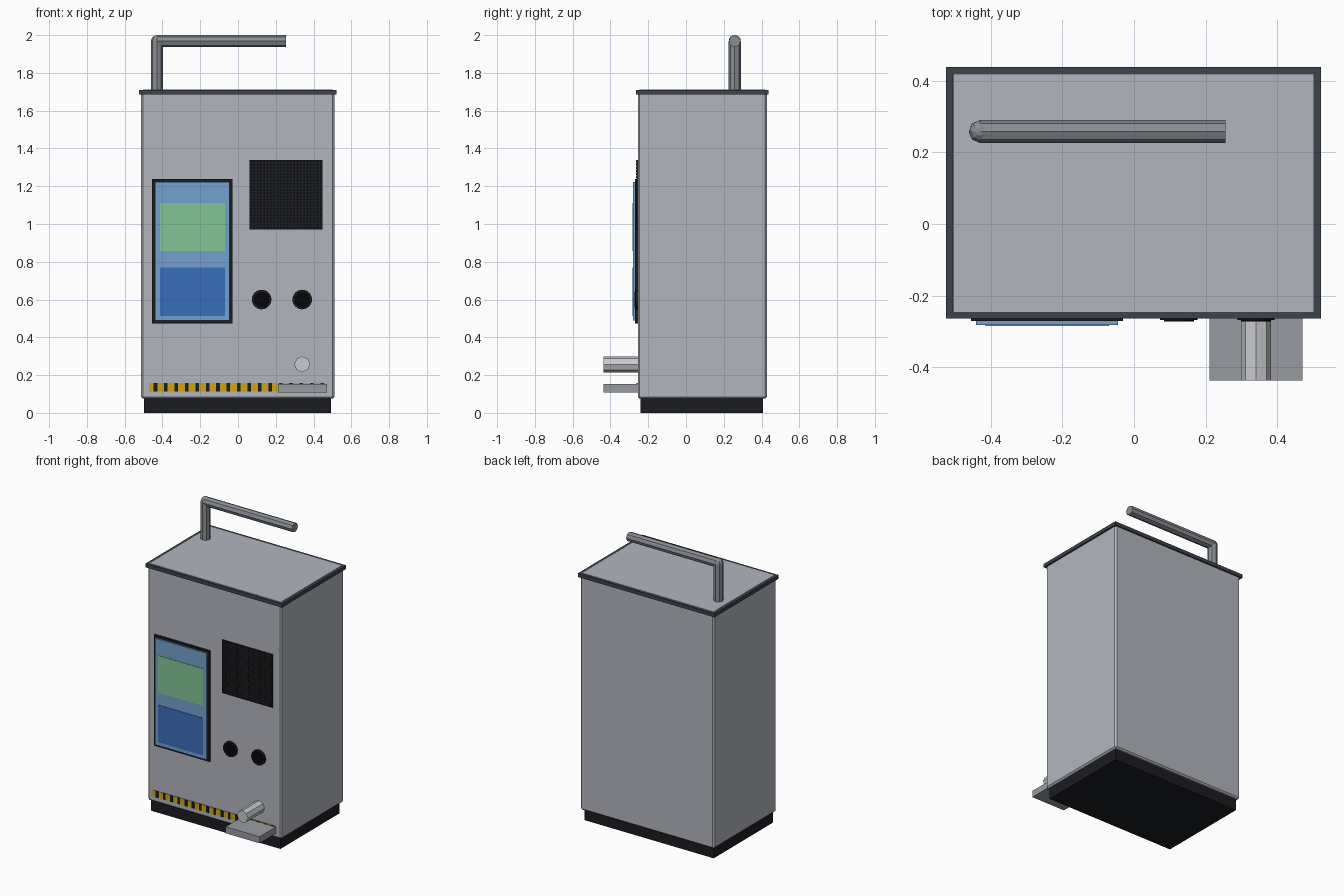
import bpy, bmesh, math
from mathutils import Matrix, Vector

if "Cube" in bpy.data.objects:
    bpy.data.objects.remove(bpy.data.objects["Cube"])


def mat(name, r, g, b):
    m = bpy.data.materials.new(name)
    m.diffuse_color = (*[(c / 255) ** 2.2 for c in (r, g, b)], 1)
    m.use_nodes = True
    m.node_tree.nodes["Principled BSDF"].inputs["Base Color"].default_value = m.diffuse_color
    return m


GREY = mat("light_grey", 176, 180, 188)
DARK = mat("dark_slate", 64, 68, 78)
BLACK = mat("black", 33, 34, 38)
JET = mat("jet", 14, 15, 17)
BLUE = mat("screen_blue", 115, 160, 205)
GREEN = mat("green", 130, 195, 150)
DEEP = mat("deep_blue", 60, 110, 185)
YELLOW = mat("yellow", 205, 165, 25)
STEEL = mat("steel", 150, 154, 160)
CHROME = mat("chrome", 200, 202, 205)
PIPE = mat("pipe_grey", 135, 140, 146)


def finish(name, bm, material):
    me = bpy.data.meshes.new(name)
    bm.to_mesh(me)
    bm.free()
    me.materials.append(material)
    ob = bpy.data.objects.new(name, me)
    bpy.context.collection.objects.link(ob)
    return ob


def add_box(bm, x, y, z):
    size = [b - a for a, b in (x, y, z)]
    mid = [(a + b) / 2 for a, b in (x, y, z)]
    bmesh.ops.create_cube(bm, size=1, matrix=Matrix.Translation(mid) @ Matrix.Diagonal((*size, 1)))


def box(name, x, y, z, material, bevel=0):
    bm = bmesh.new()
    add_box(bm, x, y, z)
    if bevel:
        bmesh.ops.bevel(bm, geom=bm.edges[:], offset=bevel, segments=1, affect='EDGES')
    return finish(name, bm, material)


def add_rod(bm, a, b, r, sides):
    a, b = Vector(a), Vector(b)
    d = b - a
    rot = d.to_track_quat('Z', 'Y').to_matrix().to_4x4()
    bmesh.ops.create_cone(bm, cap_ends=True, segments=sides, radius1=r, radius2=r,
                          depth=d.length, matrix=Matrix.Translation((a + b) / 2) @ rot)


def rod(name, a, b, r, sides, material):
    bm = bmesh.new()
    add_rod(bm, a, b, r, sides)
    return finish(name, bm, material)


# cabinet: plinth, chamfered body and a cap rim flush with its top
box("plinth", (-0.497, 0.493), (-0.24, 0.407), (0, 0.08), BLACK)
box("cabinet_body", (-0.513, 0.51), (-0.255, 0.428), (0.075, 1.711), GREY, 0.01)
box("cap_rim", (-0.524, 0.521), (-0.264, 0.438), (1.685, 1.71), DARK)

# touch screen with two panels
box("screen_frame", (-0.455, -0.03), (-0.27, -0.25), (0.473, 1.238), BLACK)
box("screen", (-0.44, -0.045), (-0.281, -0.26), (0.488, 1.223), BLUE)
box("screen_green_panel", (-0.414, -0.07), (-0.284, -0.27), (0.856, 1.112), GREEN)
box("screen_blue_panel", (-0.414, -0.07), (-0.284, -0.27), (0.513, 0.77), DEEP)

# speaker plate with a grid of small dots
box("speaker_plate", (0.06, 0.447), (-0.263, -0.25), (0.972, 1.339), BLACK)
bm = bmesh.new()
N = 22
for i in range(N):
    for j in range(N):
        x = 0.06 + 0.387 * (i + 0.5) / N
        z = 0.972 + 0.367 * (j + 0.5) / N
        add_rod(bm, (x, -0.262, z), (x, -0.264, z), 0.005, 6)
finish("speaker_dots", bm, JET)

# two round buttons, each with a dark rim and centre
for side, x in (("left", 0.125), ("right", 0.34)):
    rod(side + "_button_rim", (x, -0.25, 0.6), (x, -0.268, 0.6), 0.052, 24, BLACK)
    rod(side + "_button", (x, -0.25, 0.6), (x, -0.272, 0.6), 0.042, 24, JET)

# warning strip
box("warning_strip", (-0.471, 0.465), (-0.259, -0.25), (0.114, 0.157), YELLOW)
bm = bmesh.new()
for i in range(17):
    x = -0.437 + i * 0.0552
    add_box(bm, (x - 0.0095, x + 0.0095), (-0.262, -0.25), (0.114, 0.157))
finish("warning_stripes", bm, BLACK)

# outlet spout above its drip tray
rod("spout", (0.34, -0.25, 0.257), (0.34, -0.436, 0.257), 0.042, 8, CHROME)
box("drip_tray", (0.211, 0.47), (-0.436, -0.25), (0.108, 0.153), STEEL)

# roof pipe with a rounded elbow
corner = (-0.429, 0.258, 1.968)
bm = bmesh.new()
add_rod(bm, (-0.429, 0.258, 1.70), corner, 0.032, 8)
add_rod(bm, corner, (0.255, 0.258, 1.968), 0.032, 8)
bmesh.ops.create_uvsphere(bm, u_segments=8, v_segments=8, radius=0.032,
                          matrix=Matrix.Translation(corner))
finish("roof_pipe", bm, PIPE)
